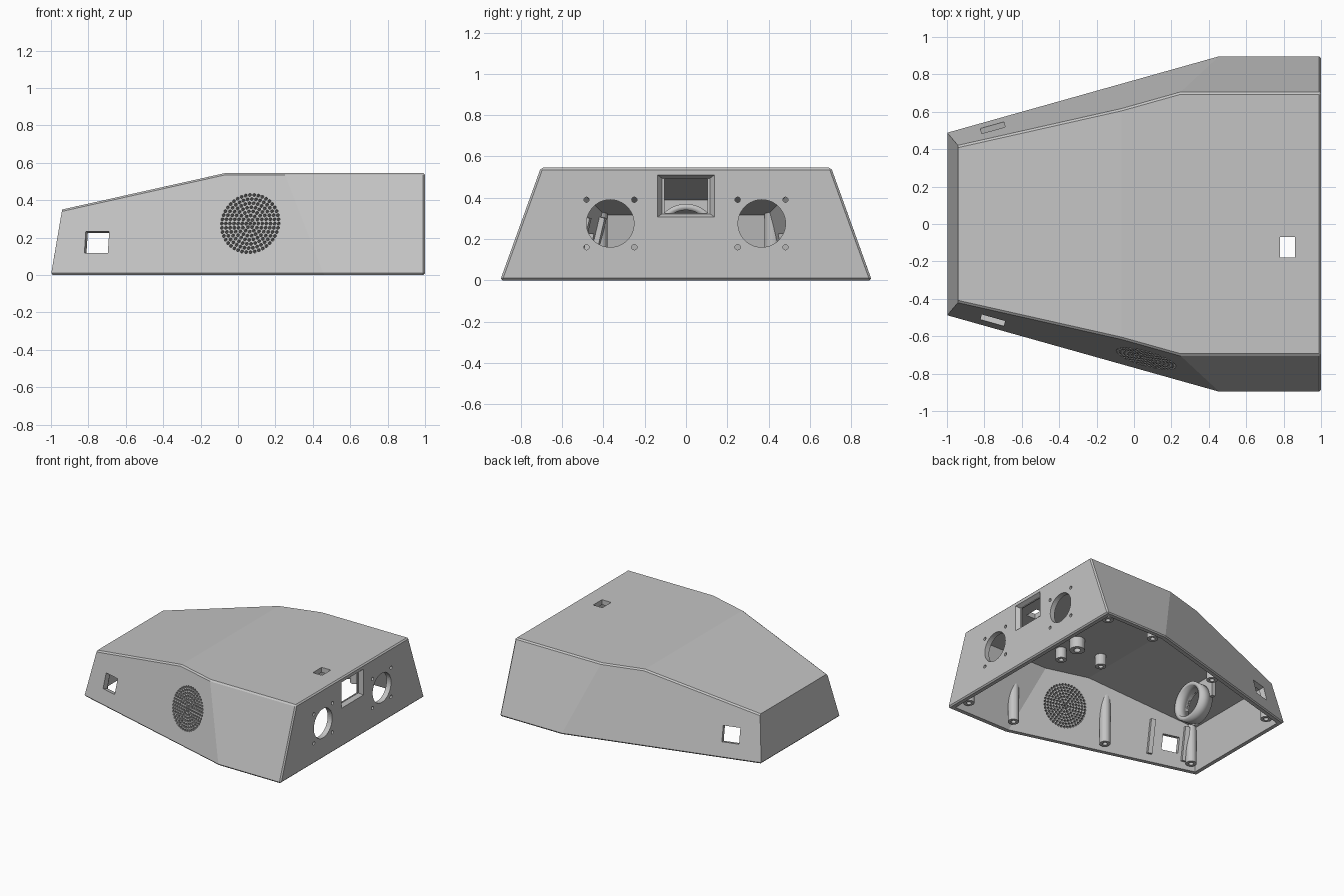
import bpy, bmesh, math
from mathutils import Vector, Matrix

if "Cube" in bpy.data.objects:
    bpy.data.objects.remove(bpy.data.objects["Cube"])

grey = bpy.data.materials.new("light grey plastic")
grey.use_nodes = True
COLOUR = (0.55, 0.55, 0.55, 1)
grey.diffuse_color = COLOUR
grey.node_tree.nodes["Principled BSDF"].inputs["Base Color"].default_value = COLOUR

WALL = 0.04
# Planes bounding the wedge-shaped housing: point, outward normal
ROOF = [((0, 0, 0.545), (0, 0, 1)), ((-0.94, 0, 0.35), (-0.2235, 0, 1))]
ENDS = [((1, 0, 0), (1, 0, 0)), ((-1, 0, 0), (-1, 0, 0.171))]
SIDES = []
for s in (-1, 1):
    SIDES += [((0, 0.9 * s, 0), (0, s, 0.361)), ((-1, 0.49 * s, 0), (-0.281, s, 0.252))]
PLANES = ROOF + ENDS + SIDES


def finish(bm, name, helper=False):
    bmesh.ops.recalc_face_normals(bm, faces=bm.faces)
    me = bpy.data.meshes.new(name)
    bm.to_mesh(me)
    bm.free()
    ob = bpy.data.objects.new(name, me)
    me.materials.append(grey)
    bpy.context.collection.objects.link(ob)
    if helper:
        ob.hide_render = True
        ob.hide_viewport = True
        ob.display_type = 'WIRE'
    return ob


def trim(bm, inset):
    """Trim a closed mesh to the housing shape moved inwards."""
    for point, normal in PLANES:
        n = Vector(normal).normalized()
        cut = bmesh.ops.bisect_plane(bm, geom=bm.verts[:] + bm.edges[:] + bm.faces[:],
                                     plane_co=Vector(point) - n * inset, plane_no=n, clear_outer=True)
        edges = [e for e in cut["geom_cut"] if isinstance(e, bmesh.types.BMEdge) and e.is_boundary]
        if edges:
            bmesh.ops.holes_fill(bm, edges=edges)


def box(bm, centre, size, frame=Matrix()):
    m = frame @ Matrix.Translation(centre) @ Matrix.Diagonal((*size, 1))
    bmesh.ops.create_cube(bm, size=1, matrix=m)


def rod(bm, frame, radius, depth, sides=24, top=None, caps=True):
    bmesh.ops.create_cone(bm, cap_ends=caps, segments=sides, radius1=radius,
                          radius2=top or radius, depth=depth, matrix=frame)


def facing(point, normal):
    """Frame with local z along the normal and local y upward."""
    q = Vector(normal).to_track_quat('Z', 'Y')
    z = Vector(normal).normalized()
    x = Vector((0, 0, 1)).cross(z).normalized()
    rot = Matrix((x, z.cross(x), z)).transposed().to_4x4()
    return Matrix.Translation(point) @ rot


def on_wall(x, z, s):
    """Frame on the tapering side wall."""
    y = s * (0.49 + 0.281 * (x + 1) - 0.252 * z)
    return facing((x, y, z), (-0.281, s, 0.252))


def cut(target, cutter):
    mod = target.modifiers.new(cutter.name, 'BOOLEAN')
    mod.operation = 'DIFFERENCE'
    mod.solver = 'EXACT'
    mod.object = cutter


# Outer body with thin chamfers on its long edges, rim and flat end
bm = bmesh.new()
box(bm, (0, 0, 1), (4, 4, 2))
trim(bm, 0)
edges = []
for e in bm.edges:
    mid = (e.verts[0].co + e.verts[1].co) / 2
    along_top = abs(mid.y) > 0.3 and all(v.co.z > 0.3 for v in e.verts)
    if mid.z < 0.01 or mid.x > 0.99 or along_top:
        edges.append(e)
bmesh.ops.bevel(bm, geom=edges, offset=0.01, segments=1, affect='EDGES')
housing = finish(bm, "housing")

# Hollow interior, open at the bottom
bm = bmesh.new()
box(bm, (0, 0, 0.9), (4, 4, 2))
trim(bm, WALL)
cut(housing, finish(bm, "interior_cutter", True))

# Round openings, screw holes and window in the flat end
bm = bmesh.new()
for s in (-1, 1):
    rod(bm, facing((1, 0.367 * s, 0.275), (1, 0, 0)), 0.115, 0.2, 48)
    for y in (0.25, 0.482):
        for z in (0.16, 0.39):
            rod(bm, facing((1, y * s, z), (1, 0, 0)), 0.013, 0.2, 12)
box(bm, (1, 0, 0.408), (0.2, 0.21, 0.165))
box(bm, (0.82, -0.125, 0.54), (0.08, 0.11, 0.2))
for s in (-1, 1):
    box(bm, (0, 0, 0), (0.13, 0.12, 0.2), on_wall(-0.755, 0.175, s))
cut(housing, finish(bm, "opening_cutter", True))

# Sloped surround of the window
bm = bmesh.new()
bmesh.ops.create_cone(bm, cap_ends=True, segments=4, radius1=0.5 ** 0.5, radius2=0.8 * 0.5 ** 0.5, depth=1,
                      matrix=Matrix.Translation((0.99, 0, 0.408)) @ Matrix.Diagonal((0.04, 0.29, 0.215, 1))
                      @ Matrix.Rotation(-math.pi / 2, 4, 'Y') @ Matrix.Rotation(math.pi / 4, 4, 'Z'))
cut(housing, finish(bm, "window_bevel_cutter", True))

# Speaker grille in concentric rings
bm = bmesh.new()
grille = on_wall(0.065, 0.275, -1)
for ring in range(8):
    for i in range(max(1, ring * 6)):
        a = math.tau * i / max(1, ring * 6)
        spot = Matrix.Translation((0.0225 * ring * math.cos(a), 0.0225 * ring * math.sin(a), 0))
        rod(bm, grille @ spot, 0.0088, 0.14, 8)
cut(housing, finish(bm, "grille_cutter", True))


# Screw posts and ceiling bosses, each with a blind hole underneath
def post(name, x, y, bottom, radius):
    bm = bmesh.new()
    rod(bm, Matrix.Translation((x, y, bottom + 0.5)), radius, 1)
    base = min(bm.faces, key=lambda f: f.calc_center_median().z)
    bmesh.ops.inset_region(bm, faces=[base], thickness=radius * 0.55)
    up = bmesh.ops.extrude_face_region(bm, geom=[base])
    bmesh.ops.delete(bm, geom=[base], context='FACES_ONLY')
    verts = [v for v in up["geom"] if isinstance(v, bmesh.types.BMVert)]
    bmesh.ops.translate(bm, verts=verts, vec=(0, 0, 0.05))
    trim(bm, WALL * 0.5)
    finish(bm, name)


for s, side in ((1, "left"), (-1, "right")):
    for i, (x, y) in enumerate(((0.9, 0.78), (0.48, 0.78), (-0.23, 0.6), (-0.89, 0.42))):
        post(f"{side}_screw_post_{i + 1}", x, y * s, 0.025, 0.04)
for i, (x, y) in enumerate(((0.35, -0.22), (0.35, -0.4), (0.07, -0.29))):
    post(f"ceiling_boss_{i + 1}", x, y, 0.42, 0.055 if i == 0 else 0.04)

# Slotted rails beside the front side opening
bm = bmesh.new()
for x in (-0.6, -0.86):
    box(bm, (0, 0, -WALL - 0.012), (0.035, 0.26, 0.03), on_wall(x, 0.19, -1))
finish(bm, "board_rails")

# Hanging bracket and its round collar
bm = bmesh.new()
box(bm, (-0.6, 0, 0.4), (0.03, 0.36, 0.36))
trim(bm, WALL * 0.5)
bracket = finish(bm, "hanging_bracket")
bm = bmesh.new()
rod(bm, facing((-0.6, 0, 0.22), (1, 0, 0)), 0.12, 0.3, 40)
cut(bracket, finish(bm, "bracket_hole_cutter", True))
bm = bmesh.new()
rod(bm, facing((-0.56, 0, 0.22), (1, 0, 0)), 0.15, 0.11, 40, caps=False)
collar = finish(bm, "bracket_collar")
collar.modifiers.new("thickness", 'SOLIDIFY').thickness = 0.03
for p in collar.data.polygons:
    p.use_smooth = True
